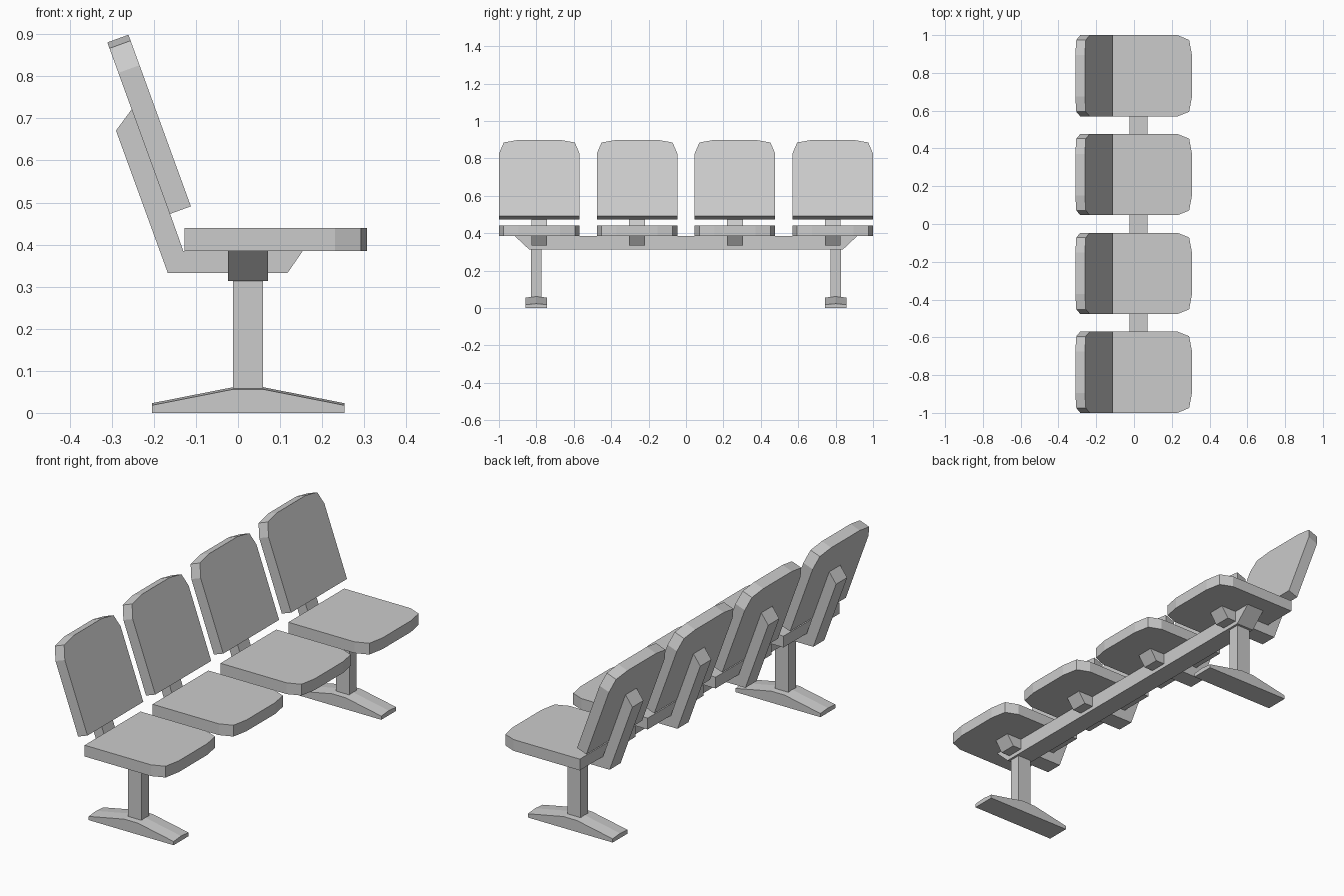
import bpy, bmesh
from math import radians
from mathutils import Matrix, Vector

if "Cube" in bpy.data.objects:
    bpy.data.objects.remove(bpy.data.objects["Cube"])


def prism(name, points, depth, to_world, crown=0.0):
    """Extrude a 2D outline; to_world maps local (u, v, depth) to world space."""
    bm = bmesh.new()
    face = bm.faces.new([bm.verts.new((u, v, 0)) for u, v in points])
    ext = bmesh.ops.extrude_face_region(bm, geom=[face])["geom"]
    bmesh.ops.translate(bm, vec=(0, 0, depth),
                        verts=[v for v in ext if isinstance(v, bmesh.types.BMVert)])
    if crown:
        # raise a ridge along the middle of the top
        cut = bmesh.ops.bisect_plane(bm, geom=bm.verts[:] + bm.edges[:] + bm.faces[:],
                                     plane_co=(0, 0, depth / 2), plane_no=(0, 0, 1))
        for v in cut["geom_cut"]:
            if isinstance(v, bmesh.types.BMVert) and v.co.y > 0.001:
                v.co.y += crown
    bm.transform(to_world)
    bmesh.ops.recalc_face_normals(bm, faces=bm.faces[:])
    mesh = bpy.data.meshes.new(name)
    bm.to_mesh(mesh)
    bm.free()
    obj = bpy.data.objects.new(name, mesh)
    bpy.context.collection.objects.link(obj)
    return obj


def side_profile(name, points, y, width, crown=0.0):
    """Profile drawn in x, z and centred on y."""
    m = Matrix.Translation((0, y + width / 2, 0)) @ Matrix.Rotation(radians(90), 4, 'X')
    return prism(name, points, width, m, crown)


# Shared pad outline: straight at one end, rounded at the other
half = [(0, 0.215), (0.357, 0.215), (0.419, 0.19), (0.434, 0.11)]
pad = half + [(u, -v) for u, v in reversed(half)]

bracket = [(-0.29, 0.671), (-0.251, 0.724), (-0.13, 0.385),
           (0.154, 0.385), (0.118, 0.333), (-0.167, 0.333)]

# Four seats with backrests and bent brackets
for i in range(4):
    y = (i - 1.5) * 0.523
    prism(f"seat_{i + 1}", pad, 0.055, Matrix.Translation((-0.127, y, 0.385)))
    prism(f"backrest_{i + 1}", pad, 0.0535,
          Matrix.Translation((-0.112, y, 0.491)) @ Matrix.Rotation(radians(-110), 4, 'Y'))
    side_profile(f"bracket_{i + 1}", bracket, y, 0.085)

# Long beam with sloped ends
beam = [(-0.917, 0.386), (0.917, 0.386), (0.84, 0.314), (-0.84, 0.314)]
yz_to_world = Matrix(((0, 0, 1, -0.024), (1, 0, 0, 0), (0, 1, 0, 0), (0, 0, 0, 1)))
prism("beam", beam, 0.095, yz_to_world)

# Two legs on flared feet
foot = [(-0.205, 0), (0.253, 0), (0.253, 0.018), (0.06, 0.056),
        (-0.012, 0.056), (-0.205, 0.018)]
leg = [(-0.012, 0.05), (0.06, 0.05), (0.06, 0.314), (-0.012, 0.314)]
for label, y in (("near", -0.8), ("far", 0.8)):
    side_profile(f"{label}_foot", foot, y, 0.115, crown=0.005)
    side_profile(f"{label}_leg", leg, y, 0.057)
